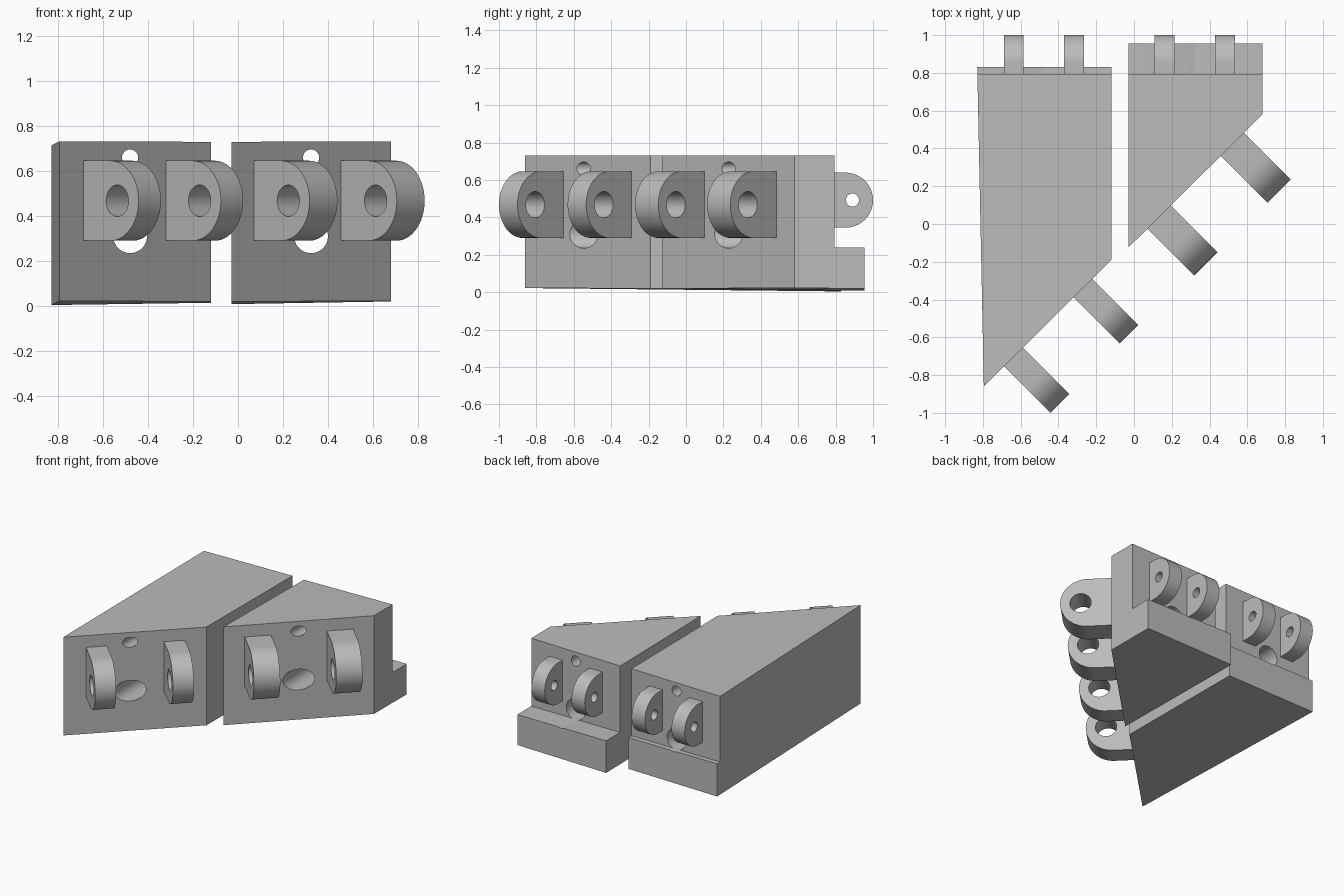
import bpy, bmesh, math
from mathutils import Matrix, Vector

if "Cube" in bpy.data.objects:
    bpy.data.objects.remove(bpy.data.objects["Cube"], do_unlink=True)

GREY = (0.5, 0.5, 0.5, 1.0)
mat = bpy.data.materials.new("plain grey")
mat.use_nodes = True
mat.diffuse_color = GREY
mat.node_tree.nodes["Principled BSDF"].inputs["Base Color"].default_value = GREY


def add_object(name, bm):
    bmesh.ops.recalc_face_normals(bm, faces=bm.faces[:])
    mesh = bpy.data.meshes.new(name)
    bm.to_mesh(mesh)
    bm.free()
    mesh.materials.append(mat)
    obj = bpy.data.objects.new(name, mesh)
    bpy.context.collection.objects.link(obj)
    return obj


def prism(name, base, offset):
    """Extrude a closed outline by an offset."""
    bm = bmesh.new()
    face = bm.faces.new([bm.verts.new(p) for p in base])
    new = bmesh.ops.extrude_face_region(bm, geom=[face])["geom"]
    verts = [v for v in new if isinstance(v, bmesh.types.BMVert)]
    bmesh.ops.translate(bm, verts=verts, vec=offset)
    return add_object(name, bm)


def rod(centre, axis, radius, length):
    """Round cutter along an axis."""
    turn = Vector(axis).to_track_quat('Z', 'Y').to_matrix().to_4x4()
    bm = bmesh.new()
    bmesh.ops.create_cone(bm, cap_ends=True, segments=48, radius1=radius, radius2=radius,
                          depth=length, matrix=Matrix.Translation(centre) @ turn)
    return add_object("cutter", bm)


def cut(obj, cutters):
    bpy.context.view_layer.objects.active = obj
    for c in cutters:
        c.hide_render = True
        mod = obj.modifiers.new("cut", 'BOOLEAN')
        mod.operation = 'DIFFERENCE'
        mod.solver = 'EXACT'
        mod.object = c
        bpy.ops.object.modifier_apply(modifier=mod.name)
        bpy.data.objects.remove(c, do_unlink=True)


def smooth(obj):
    bpy.ops.object.select_all(action='DESELECT')
    obj.select_set(True)
    bpy.context.view_layer.objects.active = obj
    bpy.ops.object.shade_smooth_by_angle(angle=math.radians(30))


def lug(name, root, out, thick, reach, radius, hole_at, hole_radius):
    """Round-ended hinge lug growing from root along out."""
    out = Vector(out).normalized()
    up = Vector((0, 0, 1))
    side = out.cross(up)
    root = Vector(root)
    mid = root + out * (reach - radius)
    start = root - out * 0.01
    outline = [start + up * radius, start - up * radius]
    for i in range(33):
        a = math.pi * (i / 32 - 0.5)
        outline.append(mid + out * radius * math.cos(a) + up * radius * math.sin(a))
    obj = prism(name, [p - side * thick / 2 for p in outline], side * thick)
    cut(obj, [rod(root + out * hole_at, side, hole_radius, thick * 2)])
    smooth(obj)


def block(name, base, hole_x):
    """Wedge-ended body with a rear ledge and two bores running front to back."""
    obj = prism(name, base, (0, 0, 0.71))
    notch = prism("cutter", [(x, y, 0.24) for x, y in
                             ((-1.5, 0.795), (1.5, 0.795), (1.5, 1.5), (-1.5, 1.5))], (0, 0, 1))
    cut(obj, [notch,
              rod((hole_x, 0, 0.66), (0, 1, 0), 0.036, 4),
              rod((hole_x, 0, 0.31), (0, 1, 0), 0.075, 4)])
    smooth(obj)


# Bodies
block("right_block", [(-0.795, -0.86, 0.022), (-0.12, -0.19, 0.02),
                      (-0.12, 0.83, 0.014), (-0.83, 0.83, 0.004)], -0.48)
block("left_block", [(-0.03, -0.125, 0.02), (0.68, 0.58, 0.022),
                     (0.68, 0.955, 0.02), (-0.03, 0.955, 0.008)], 0.325)

# Large lugs on the slanted faces
for i, (x, y, thick) in enumerate([(-0.643, -0.7, 0.14), (-0.277, -0.333, 0.14),
                                   (0.13, 0.04, 0.175), (0.518, 0.425, 0.175)]):
    lug(f"front_lug_{i + 1}", (x, y, 0.468), (1, -1, 0), thick, 0.354, 0.178, 0.22, 0.07)

# Small lugs on the rear faces
for i, x in enumerate((-0.637, -0.318, 0.162, 0.482)):
    lug(f"rear_lug_{i + 1}", (x, 0.795, 0.492), (0, 1, 0), 0.105, 0.205, 0.147, 0.095, 0.035)
